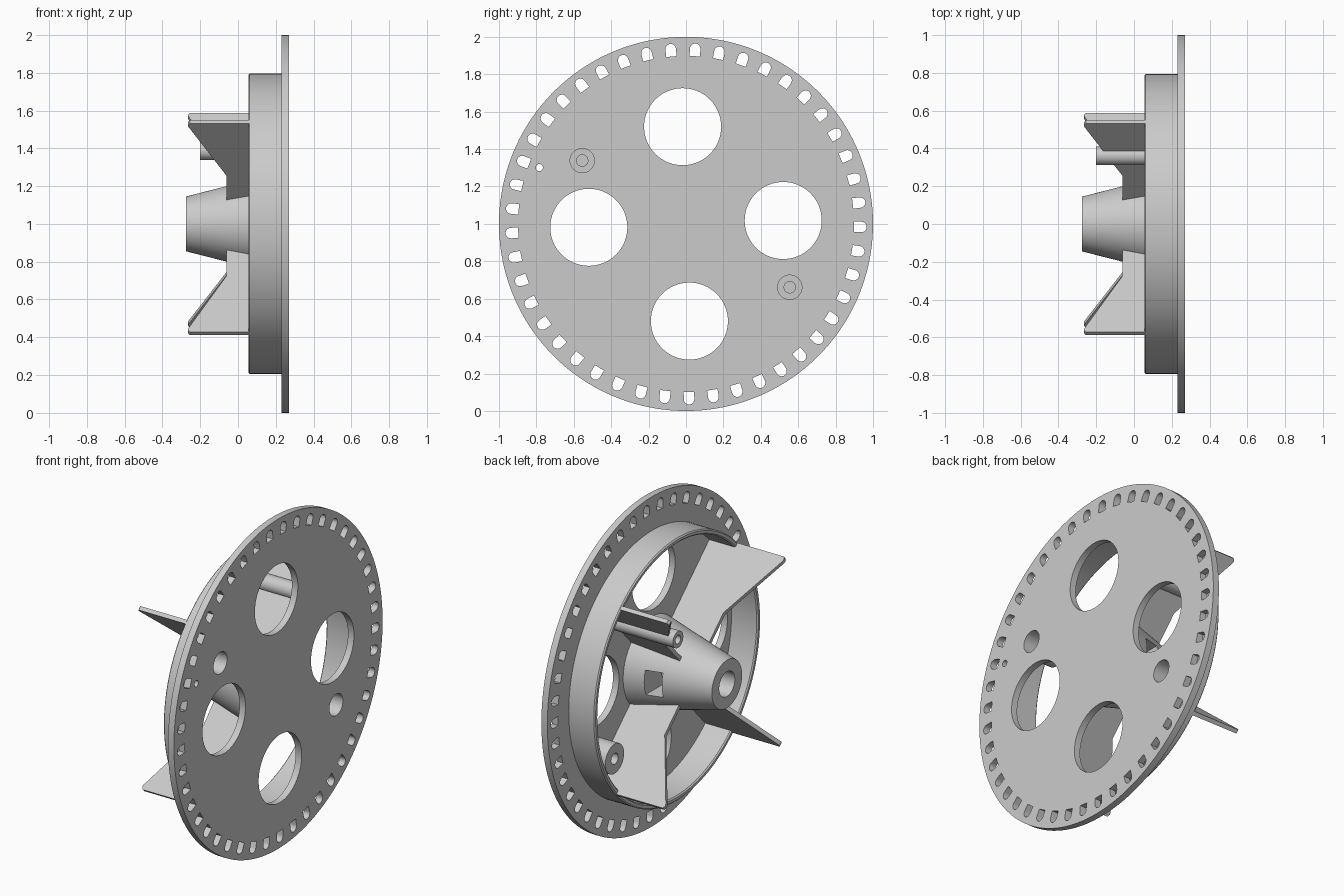
import bpy, bmesh, math
from mathutils import Matrix, Vector

if "Cube" in bpy.data.objects:
    bpy.data.objects.remove(bpy.data.objects["Cube"])

grey = bpy.data.materials.new("plain_grey")
grey.use_nodes = True
grey.diffuse_color = (0.6, 0.6, 0.6, 1)
grey.node_tree.nodes["Principled BSDF"].inputs["Base Color"].default_value = (0.6, 0.6, 0.6, 1)

AXIS = Vector((0, 0, 1))   # the wheel turns about x at this height
TILT = 2                   # degrees the spoke pattern is turned


def make(name, bm):
    bmesh.ops.recalc_face_normals(bm, faces=bm.faces)
    mesh = bpy.data.meshes.new(name)
    bm.to_mesh(mesh)
    bm.free()
    mesh.materials.append(grey)
    ob = bpy.data.objects.new(name, mesh)
    ob.location = AXIS
    bpy.context.collection.objects.link(ob)
    return ob


def polar(radius, degrees):
    a = math.radians(degrees)
    return radius * math.cos(a), radius * math.sin(a)


def prism(bm, outline, x0, x1):
    """Extrude a (y, z) outline along x."""
    face = bm.faces.new([bm.verts.new((x0, y, z)) for y, z in outline])
    ext = bmesh.ops.extrude_face_region(bm, geom=[face])["geom"]
    moved = [v for v in ext if isinstance(v, bmesh.types.BMVert)]
    bmesh.ops.translate(bm, verts=moved, vec=(x1 - x0, 0, 0))


def circle(centre, radius, n=48):
    return [(centre[0] + p[0], centre[1] + p[1])
            for p in (polar(radius, 360 * i / n) for i in range(n))]


def lathe(name, profile, n=128):
    """Spin a closed (x, radius) profile about the x axis."""
    bm = bmesh.new()
    verts = [bm.verts.new((x, 0, r)) for x, r in profile]
    edges = [bm.edges.new((verts[i], verts[(i + 1) % len(verts)])) for i in range(len(verts))]
    bmesh.ops.spin(bm, geom=verts + edges, cent=(0, 0, 0), axis=(1, 0, 0),
                   angle=math.tau, steps=n, use_duplicate=False)
    bmesh.ops.remove_doubles(bm, verts=bm.verts, dist=0.0001)
    return make(name, bm)


def cut(ob, bm):
    """Subtract a cutter mesh and keep the result."""
    cutter = make("cutter", bm)
    cutter.hide_render = True
    mod = ob.modifiers.new("cut", "BOOLEAN")
    mod.operation, mod.solver, mod.object = "DIFFERENCE", "EXACT", cutter
    deps = bpy.context.evaluated_depsgraph_get()
    ob.data = bpy.data.meshes.new_from_object(ob.evaluated_get(deps))
    ob.modifiers.clear()
    bpy.data.objects.remove(cutter)


def cylinder(bm, centre, radius, x0, x1, n=48):
    prism(bm, circle(centre, radius, n), x0, x1)


bosses = [polar(0.65, 148.6), polar(0.65, 328.6)]

# Flat disc with four windows, rim slots, boss openings and a small index hole
bm = bmesh.new()
cylinder(bm, (0, 0), 1.0, 0.23, 0.27, 160)
disc = make("disc", bm)
bm = bmesh.new()
for k in range(4):
    cylinder(bm, polar(0.52, TILT + 90 * k), 0.206, 0.1, 0.4, 64)
for c in bosses:
    cylinder(bm, c, 0.065, 0.1, 0.4)
cylinder(bm, polar(0.84, 159), 0.019, 0.1, 0.4, 24)
for k in range(45):
    # round end outwards, square end inwards
    arch = [(0.898, 0.028), (0.898, -0.028)]
    arch += [(0.938 + p[0], p[1]) for p in (polar(0.028, a) for a in range(-90, 91, 20))]
    turn = Matrix.Rotation(math.radians(8 * k - 1), 2)
    prism(bm, [tuple(turn @ Vector(p)) for p in arch], 0.1, 0.4)
cut(disc, bm)

# Drum wall behind the disc
drum = lathe("drum", [(0.23, 0.795), (0.062, 0.795), (0.055, 0.788),
                      (0.055, 0.772), (0.062, 0.765), (0.23, 0.765)])

# Tapered hub with a blind bore and one side window
hub = lathe("hub", [(0.235, 0.275), (-0.275, 0.145), (-0.275, 0.075),
                    (0.18, 0.075), (0.18, 0.0005), (0.235, 0.0005)], 96)
bm = bmesh.new()
prism(bm, [(0.05, -0.08), (0.4, -0.08), (0.4, 0.07), (0.05, 0.07)], 0.01, 0.11)
cut(hub, bm)

# Four radial fins with sloped inner edges
fin_profile = [(0.232, 0.14), (-0.06, 0.14), (-0.06, 0.385), (-0.262, 0.765),
               (-0.265, 0.778), (-0.255, 0.793), (0.232, 0.793)]
for k in range(4):
    bm = bmesh.new()
    face = bm.faces.new([bm.verts.new((x, r, -0.012)) for x, r in fin_profile])
    ext = bmesh.ops.extrude_face_region(bm, geom=[face])["geom"]
    bmesh.ops.translate(bm, vec=(0, 0, 0.024),
                        verts=[v for v in ext if isinstance(v, bmesh.types.BMVert)])
    bmesh.ops.rotate(bm, verts=bm.verts, cent=(0, 0, 0),
                     matrix=Matrix.Rotation(math.radians(45 + TILT + 90 * k), 3, "X"))
    make(f"fin_{k + 1}", bm)

# Two bosses, counterbored from the disc side
round_parts = [disc, drum, hub]
for i, c in enumerate(bosses):
    bm = bmesh.new()
    cylinder(bm, c, 0.09, 0.09, 0.235)
    boss = make(f"boss_{i + 1}", bm)
    bm = bmesh.new()
    cylinder(bm, c, 0.033, 0.0, 0.2)
    cylinder(bm, c, 0.065, 0.13, 0.3)
    cut(boss, bm)
    round_parts.append(boss)

# Post with a blind hole, carried by one fin
centre = polar(0.53, 45 + TILT)
bm = bmesh.new()
cylinder(bm, centre, 0.05, -0.2, 0.232)
post = make("post", bm)
bm = bmesh.new()
cylinder(bm, centre, 0.025, -0.3, -0.1, 32)
cut(post, bm)
round_parts.append(post)

# Smooth curved walls, keep edges crisp
bpy.ops.object.select_all(action="DESELECT")
for ob in round_parts:
    ob.select_set(True)
bpy.context.view_layer.objects.active = disc
bpy.ops.object.shade_smooth_by_angle(angle=math.radians(30))
